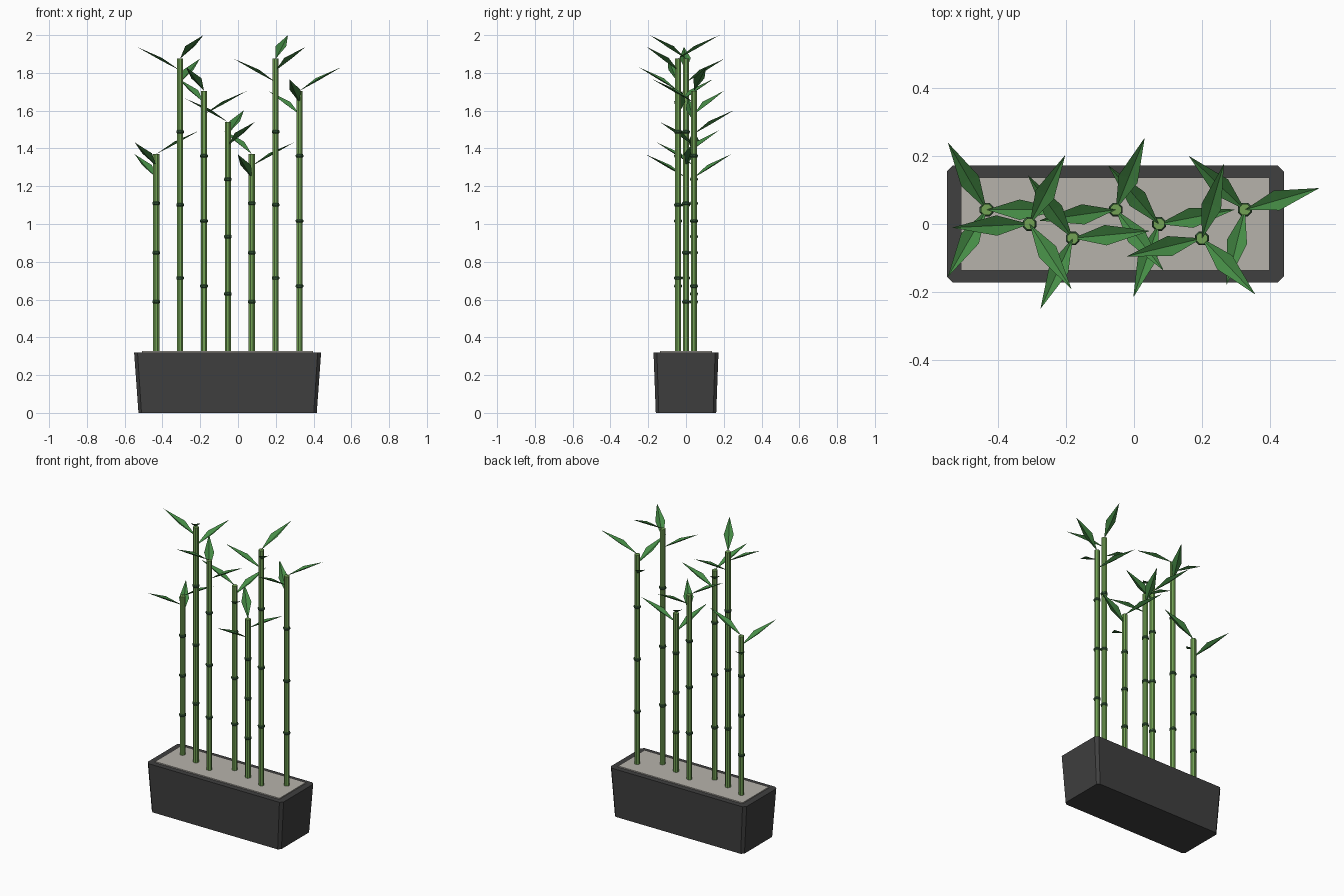
import bpy, bmesh, math
from mathutils import Vector, Matrix

if "Cube" in bpy.data.objects:
    bpy.data.objects.remove(bpy.data.objects["Cube"])


def material(name, rgb):
    m = bpy.data.materials.new(name)
    m.diffuse_color = (*rgb, 1)
    m.use_nodes = True
    m.node_tree.nodes["Principled BSDF"].inputs["Base Color"].default_value = m.diffuse_color
    return m


POT = material("charcoal", (0.05, 0.05, 0.05))
GRAVEL = material("pale_gravel", (0.47, 0.45, 0.41))
STALK = material("stalk_green", (0.17, 0.36, 0.09))
NODE = material("node_green", (0.04, 0.115, 0.045))
LEAF = material("leaf_green", (0.06, 0.26, 0.06))

CX = -0.055    # planter centre
SOIL = 0.327   # top of gravel


def finish(name, bm, mat):
    mesh = bpy.data.meshes.new(name)
    bm.to_mesh(mesh)
    bm.free()
    mesh.materials.append(mat)
    ob = bpy.data.objects.new(name, mesh)
    bpy.context.collection.objects.link(ob)
    return ob


def loft(bm, rings):
    """Skin a list of closed rings and cap both ends."""
    loops = [[bm.verts.new(p) for p in r] for r in rings]
    n = len(loops[0])
    for a, b in zip(loops, loops[1:]):
        for i in range(n):
            j = (i + 1) % n
            bm.faces.new((a[i], a[j], b[j], b[i]))
    bm.faces.new(loops[0][::-1])
    bm.faces.new(loops[-1])


def chamfered(hx, hy, c, z):
    pts = [(hx, -hy + c), (hx, hy - c), (hx - c, hy), (-hx + c, hy),
           (-hx, hy - c), (-hx, -hy + c), (-hx + c, -hy), (hx - c, -hy)]
    return [(CX + x, y, z) for x, y in pts]


def circle(x, y, r, z, n=8):
    return [(x + r * math.cos(math.tau * (i + 0.5) / n),
             y + r * math.sin(math.tau * (i + 0.5) / n), z) for i in range(n)]


# Tapered planter with chamfered corners
bm = bmesh.new()
loft(bm, [chamfered(0.472, 0.16, 0.016, 0), chamfered(0.495, 0.172, 0.018, 0.32)])
finish("planter", bm, POT)

# Gravel bed
bm = bmesh.new()
bmesh.ops.create_cube(bm, size=1, matrix=Matrix.Translation((CX, 0, SOIL - 0.02))
                      @ Matrix.Diagonal((0.906, 0.274, 0.04, 1)))
finish("gravel", bm, GRAVEL)


def add_leaf(bm, x, y, z, angle):
    """Pointed leaf folded along a low midrib."""
    place = (Matrix.Translation((x, y, z)) @ Matrix.Rotation(angle, 4, 'Z')
             @ Matrix.Rotation(-0.5, 4, 'Y'))
    base, mid, tip, left, right = [bm.verts.new(place @ Vector(p)) for p in (
        (0, 0, 0), (0.117, 0, -0.002), (0.26, 0, 0),
        (0.117, 0.03, 0.012), (0.117, -0.03, 0.012))]
    for f in ((base, mid, left), (mid, tip, left),
              (base, right, mid), (mid, right, tip)):
        bm.faces.new(f)


# Seven stalks in a zigzag row, each with three nodes and three leaves
heights = (1.37, 1.875, 1.705, 1.54, 1.37, 1.875, 1.705)
for i, top in enumerate(heights):
    x = -0.433 + 0.1265 * i
    y = (0.042, 0, -0.042)[i % 3]

    bm = bmesh.new()
    loft(bm, [circle(x, y, 0.0175, SOIL - 0.02), circle(x, y, 0.0175, top)])
    finish(f"stalk_{i + 1}", bm, STALK)

    bm = bmesh.new()
    for k in (1, 2, 3):
        z = SOIL + (top - SOIL) * k / 4
        loft(bm, [circle(x, y, r, z + dz) for r, dz in
                  ((0.018, -0.009), (0.022, -0.004), (0.022, 0.004), (0.018, 0.009))])
    finish(f"nodes_{i + 1}", bm, NODE)

    bm = bmesh.new()
    for k in range(3):
        add_leaf(bm, x, y, top - 0.0625 * k, -i - k * math.tau / 3)
    finish(f"leaves_{i + 1}", bm, LEAF)
